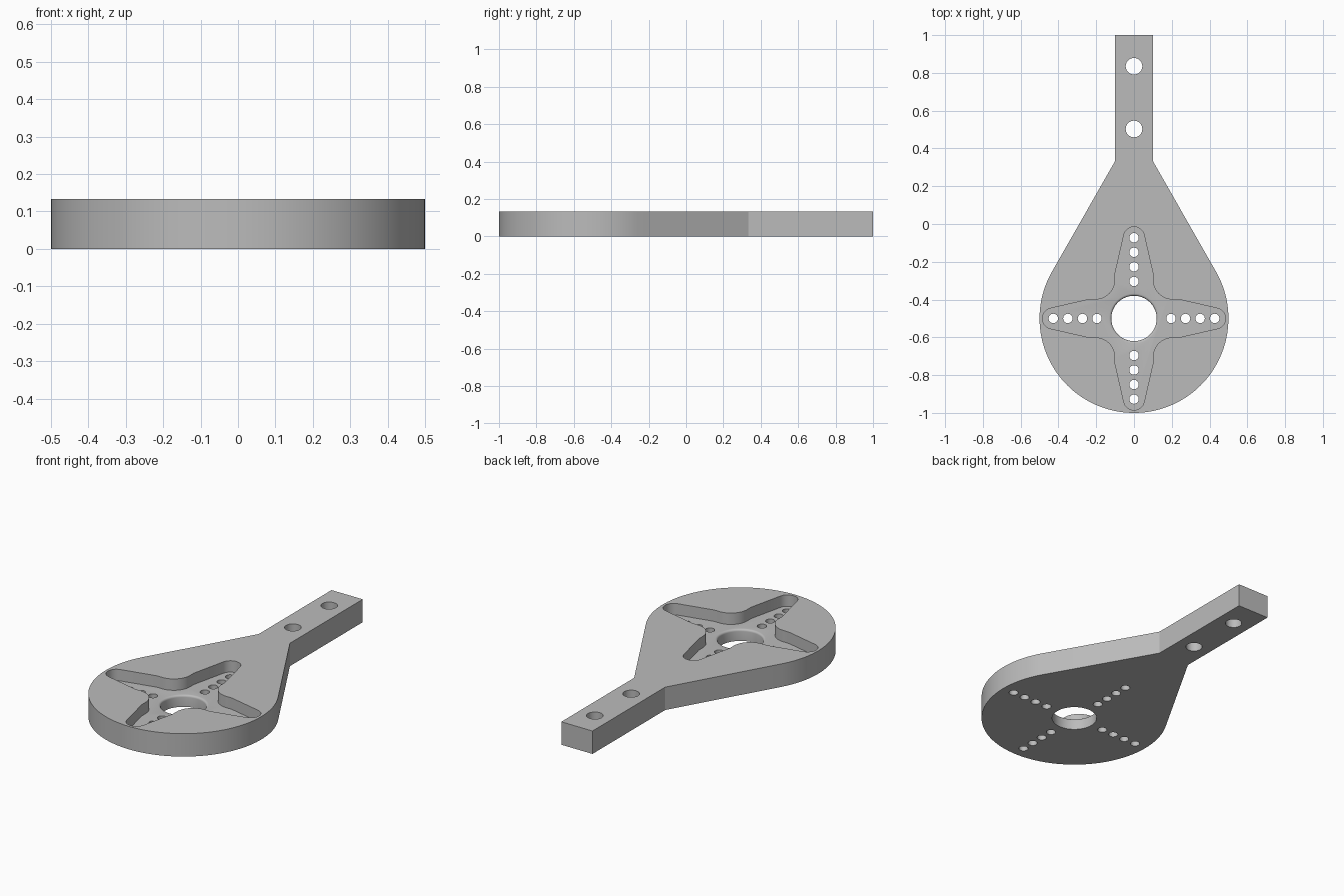
import bpy
import bmesh
from math import sin, cos, pi, radians, atan2, acos, hypot
from mathutils import Vector, Matrix

THICK = 0.133      # plate thickness
FLOOR = 0.067      # height of the pocket floor
HUB = Vector((0, -0.5))
DISC_R = 0.5
NECK = Vector((0.1, 0.333))

cube = bpy.data.objects.get("Cube")
if cube:
    bpy.data.objects.remove(cube, do_unlink=True)

grey = bpy.data.materials.new("plain grey")
grey.use_nodes = True
grey.diffuse_color = (0.5, 0.5, 0.5, 1)
grey.node_tree.nodes["Principled BSDF"].inputs["Base Color"].default_value = (0.5, 0.5, 0.5, 1)


def arc(centre, r, start, end, steps):
    """Points along a circular arc, angles in radians."""
    return [Vector((centre[0] + r * cos(start + (end - start) * i / steps),
                    centre[1] + r * sin(start + (end - start) * i / steps)))
            for i in range(steps + 1)]


def make_object(name, bm):
    bmesh.ops.recalc_face_normals(bm, faces=bm.faces)
    mesh = bpy.data.meshes.new(name)
    bm.to_mesh(mesh)
    bm.free()
    mesh.materials.append(grey)
    obj = bpy.data.objects.new(name, mesh)
    bpy.context.collection.objects.link(obj)
    return obj


def prism(name, outline, z0, z1):
    """Extrude a closed outline between two heights."""
    bm = bmesh.new()
    face = bm.faces.new([bm.verts.new((p.x, p.y, z0)) for p in outline])
    top = bmesh.ops.extrude_face_region(bm, geom=[face])["geom"]
    bmesh.ops.translate(bm, vec=(0, 0, z1 - z0),
                        verts=[v for v in top if isinstance(v, bmesh.types.BMVert)])
    return make_object(name, bm)


def add_pin(bm, x, y, r, sides):
    """Add a round through-hole cutter."""
    bmesh.ops.create_cone(bm, cap_ends=True, segments=sides, radius1=r, radius2=r,
                          depth=0.4, matrix=Matrix.Translation((x, y, THICK / 2)))


def cut(target, cutter):
    mod = target.modifiers.new(cutter.name, "BOOLEAN")
    mod.operation = "DIFFERENCE"
    mod.solver = "EXACT"
    mod.object = cutter
    bpy.context.view_layer.objects.active = target
    bpy.ops.object.modifier_apply(modifier=mod.name)
    bpy.data.objects.remove(cutter, do_unlink=True)


# Body: round disc with tangent flanks narrowing into a straight handle
to_neck = NECK - HUB
tangent = atan2(to_neck.y, to_neck.x) - acos(DISC_R / hypot(*to_neck))
outline = arc(HUB, DISC_R, pi - tangent, 2 * pi + tangent, 96)
outline += [NECK, Vector((NECK.x, 1)), Vector((-NECK.x, 1)), Vector((-NECK.x, NECK.y))]
body = prism("mounting_arm", outline, 0, THICK)

# Cross pocket: one rounded tapering arm and one inside corner, turned four times
quarter = arc((0.43, 0), 0.055, radians(-77), radians(77), 16)
quarter += [Vector((0.24, 0.1))]
quarter += arc((0.205, 0.205), 0.105, -pi / 2, -pi, 12)
quarter += [Vector((0.1, 0.24))]
cross = []
for k in range(4):
    turn = Matrix.Rotation(k * pi / 2, 2)
    cross += [turn @ p + HUB for p in quarter]
cut(body, prism("cross_cutter", cross, FLOOR, THICK + 0.1))

# Hub hole with a softly rounded upper rim
ROUND = 0.012
profile = [(0.12, -0.1)]
profile += [(p.x, p.y) for p in arc((0.12 + ROUND, FLOOR - ROUND), ROUND, pi, pi / 2, 4)]
profile += [(0.12 + ROUND, FLOOR + 0.03)]
bm = bmesh.new()
rings = [[bm.verts.new((p.x, p.y, z)) for p in arc(HUB, r, 0, 2 * pi, 64)[:-1]]
         for r, z in profile]
for low, high in zip(rings, rings[1:]):
    for i in range(64):
        j = (i + 1) % 64
        bm.faces.new((low[i], low[j], high[j], high[i]))
bm.faces.new(rings[0])
bm.faces.new(rings[-1])
cut(body, make_object("hub_cutter", bm))

# Rows of small holes along the cross, and two larger holes in the handle
bm = bmesh.new()
for k in range(4):
    for i in range(4):
        d = 0.196 + i * 0.077
        add_pin(bm, HUB.x + d * cos(k * pi / 2), HUB.y + d * sin(k * pi / 2), 0.025, 24)
for y in (0.503, 0.835):
    add_pin(bm, 0, y, 0.044, 36)
cut(body, make_object("pin_cutter", bm))

# Smooth the curved walls, keep the rims crisp
bpy.ops.object.select_all(action="DESELECT")
body.select_set(True)
bpy.context.view_layer.objects.active = body
bpy.ops.object.shade_smooth_by_angle(angle=radians(25))
